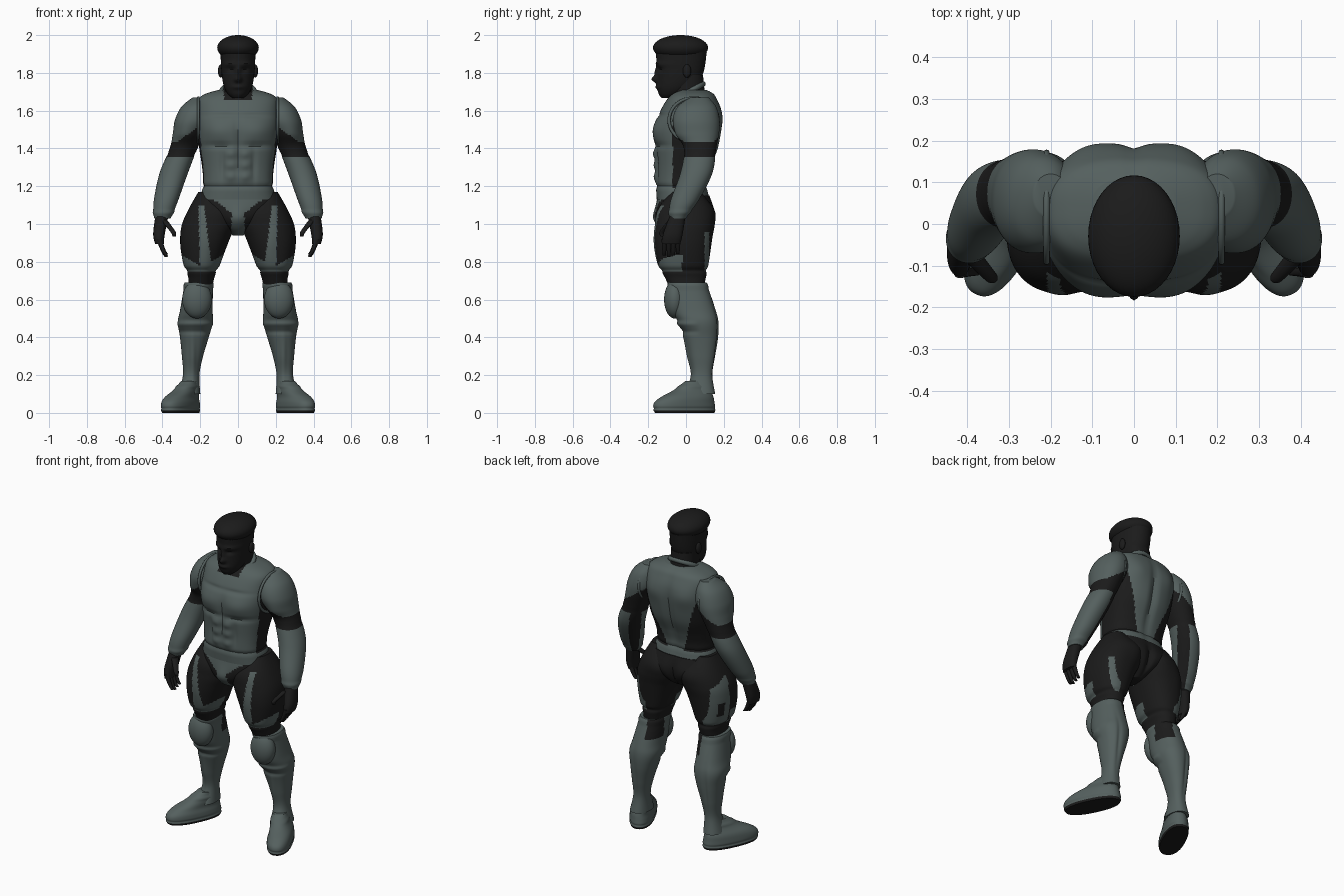
import bpy, bmesh, math
from mathutils import Matrix

if "Cube" in bpy.data.objects:
    bpy.data.objects.remove(bpy.data.objects["Cube"])


def material(name, rgb):
    mat = bpy.data.materials.new(name)
    mat.use_nodes = True
    mat.diffuse_color = (*rgb, 1)
    shader = mat.node_tree.nodes["Principled BSDF"]
    shader.inputs["Base Color"].default_value = (*rgb, 1)
    shader.inputs["Roughness"].default_value = .8
    return mat


GREY, BLACK = 0, 1
FRONT, BACK, AROUND = -1, 1, 0
MATERIALS = [material("grey_green_armour", (.09, .117, .113)),
             material("black_suit", (.011, .011, .011))]
parts = []


def register(obj, paired):
    """Give the part its materials and, if it is one of a pair, its mirror twin."""
    for mat in MATERIALS:
        obj.data.materials.append(mat)
    if paired:
        obj.modifiers.new("Mirror", 'MIRROR').use_mirror_merge = False
    parts.append(obj)


def finish(name, bm, colour, paired):
    bmesh.ops.recalc_face_normals(bm, faces=bm.faces)
    for face in bm.faces:
        face.material_index = colour(face.calc_center_median()) if callable(colour) else colour
    mesh = bpy.data.meshes.new(name)
    bm.to_mesh(mesh)
    bm.free()
    obj = bpy.data.objects.new(name, mesh)
    bpy.context.collection.objects.link(obj)
    register(obj, paired)


def ring(z, width, front, back, x=0):
    """Flat cross-section: height, centre, half width, middle depth, half depth."""
    return z, x, width / 2, (front + back) / 2, (back - front) / 2


def swell(z, tall, push, x=0, wide=9, side=AROUND):
    """Soft bulge, or groove if push is negative, on one side or all around."""
    def amount(px, pz, facing):
        fade = math.sqrt(max(0, side * facing)) if side else 1
        return push * fade * math.exp(-((abs(px) - x) / wide) ** 2 - ((pz - z) / tall) ** 2)
    return amount


def spline(a, b, c, d, t):
    return [q + t / 2 * (r - p + t * (2 * p - 5 * q + 4 * r - s + t * (3 * (q - r) + s - p)))
            for p, q, r, s in zip(a, b, c, d)]


def loft(name, rings, colour, swells=(), power=2.3, sides=72, steps=8, paired=False, move=None):
    """Skin through the rings along a smooth curve, then push the swells out."""
    padded = [rings[0], *rings, rings[-1]]
    rows = [spline(*padded[i:i + 4], j / steps)
            for i in range(len(rings) - 1) for j in range(steps)] + [rings[-1]]
    bm = bmesh.new()
    loops = []
    for z, cx, half_x, cy, half_y in rows:
        loop = []
        for k in range(sides):
            c, s = math.cos(math.tau * k / sides), math.sin(math.tau * k / sides)
            x = cx + half_x * math.copysign(abs(c) ** (2 / power), c)
            y = cy + half_y * math.copysign(abs(s) ** (2 / power), s)
            push = sum(bump(x, z, s) for bump in swells)
            loop.append(bm.verts.new((x + c * push, y + s * push, z)))
        loops.append(loop)
    for low, high in zip(loops, loops[1:]):
        for k in range(sides):
            bm.faces.new((low[k - 1], low[k], high[k], high[k - 1]))
    bm.faces.new(loops[0])
    bm.faces.new(loops[-1])
    if move:
        bm.transform(move)
    finish(name, bm, colour, paired)


def blob(name, at, size, colour, paired=False):
    bm = bmesh.new()
    bmesh.ops.create_uvsphere(bm, u_segments=40, v_segments=24, radius=1)
    bm.transform(Matrix.Translation(at) @ Matrix.Diagonal((*size, 1)))
    finish(name, bm, colour, paired)


def hoop(name, at, radius, thick, axis, angle, depth=1, paired=False):
    bpy.ops.mesh.primitive_torus_add(major_radius=radius, minor_radius=thick)
    obj = bpy.context.object
    obj.name = name
    obj.data.transform(Matrix.Translation(at) @ Matrix.Diagonal((1, depth, 1, 1))
                       @ Matrix.Rotation(angle, 4, axis))
    register(obj, paired)


# Colour rules
def vest_colour(p):
    flank = 1.19 < p.z < 1.56 and p.y > -.07 and abs(p.x) > .06 + (p.z - 1.2) / 3
    throat = p.z > 1.655 and p.y < .02 and abs(p.x) < .075
    return BLACK if flank or throat else GREY


def pelvis_colour(p):
    guard = p.y < -.03 and abs(p.x) < .035 + max(0, p.z - 1.06) * 1.4
    return GREY if guard else BLACK


def thigh_colour(p):
    x, down = abs(p.x), (1.1 - p.z) * 3
    stripe = p.y < -.02 and 0 < down < 1 and abs(x - .195 + down / 40) < .015 + down / 60
    hem = p.y < -.02 and .75 < p.z < .77 + abs(x - .19) * .6
    panel = p.x < -.2 and 0 < p.y < .12 and .76 < p.z < 1.06 - p.y / 2
    island = abs(p.y - .06) < .022 and abs(p.z - .86) < .04
    trim = p.x > .2 and abs(p.y - .11) < .012 and .75 < p.z < .96
    return GREY if stripe or hem or trim or (panel and not island) else pelvis_colour(p)


def arm_colour(p):
    band = 1.35 < p.z < 1.43 + max(0, .33 - p.x) * .7
    middle = .4 - (p.z - 1.03) * .3
    inner = p.z < 1.4 and p.x < middle - .02 and p.y > (p.z - 1.1) * .4
    return BLACK if band or inner else GREY


def shin_colour(p):
    return BLACK if p.z > .58 and p.y > .03 and p.x < .19 else GREY


def boot_colour(p):
    return BLACK if p.z < .014 else GREY


# Torso
stomach = [swell(z=z, x=.036, wide=.026, tall=.024, push=.012, side=FRONT)
           for z in (1.25, 1.31, 1.37)]
chest = [swell(z=1.49, x=.1, wide=.08, tall=.055, push=.016, side=FRONT),
         swell(z=1.415, x=.1, wide=.09, tall=.014, push=-.012, side=FRONT),
         swell(z=1.42, wide=.01, tall=.12, push=-.01, side=FRONT),
         swell(z=1.31, x=.085, wide=.012, tall=.08, push=-.01, side=FRONT),
         swell(z=1.575, x=.07, wide=.09, tall=.012, push=-.008, side=FRONT)]
spine = [swell(z=1.42, wide=.022, tall=.2, push=-.018, side=BACK),
         swell(z=1.56, x=.11, wide=.06, tall=.06, push=.01, side=BACK)]
belt = [swell(z=1.2, tall=.01, push=-.007)]
loft("armoured_vest", [
    ring(z=1.13, width=.4, front=-.155, back=.125),
    ring(z=1.22, width=.37, front=-.16, back=.11),
    ring(z=1.3, width=.38, front=-.16, back=.13),
    ring(z=1.4, width=.41, front=-.165, back=.17),
    ring(z=1.52, width=.435, front=-.165, back=.19),
    ring(z=1.6, width=.435, front=-.135, back=.187),
    ring(z=1.66, width=.42, front=-.1, back=.165),
    ring(z=1.69, width=.34, front=-.07, back=.145),
    ring(z=1.71, width=.2, front=-.03, back=.11)],
    vest_colour, stomach + chest + spine + belt, power=2.5, sides=112, steps=10)
buttock = swell(z=1.05, x=.09, wide=.07, tall=.06, push=.01, side=BACK)
loft("pelvis", [
    ring(z=.94, width=.06, front=-.07, back=.06),
    ring(z=.97, width=.12, front=-.125, back=.11),
    ring(z=1.02, width=.28, front=-.155, back=.14),
    ring(z=1.08, width=.42, front=-.16, back=.145),
    ring(z=1.15, width=.41, front=-.15, back=.125)],
    pelvis_colour, [buttock, swell(z=1.02, wide=.02, tall=.09, push=-.02, side=BACK),
                    swell(z=1.03, wide=.04, tall=.05, push=.016, side=FRONT)], sides=96)
hoop("vest_armhole_rim", (.21, .04, 1.55), radius=.118, thick=.008,
     axis='Y', angle=math.pi / 2, depth=1.1, paired=True)
hoop("vest_collar", (0, .015, 1.7), radius=.086, thick=.014, axis='X', angle=.5)

# Head
loft("neck", [ring(z=1.62, width=.17, front=-.07, back=.12),
              ring(z=1.7, width=.155, front=-.08, back=.1),
              ring(z=1.79, width=.15, front=-.07, back=.09)], BLACK)
nose = [swell(z=1.765, wide=.017, tall=.017, push=.028, side=FRONT),
        swell(z=1.8, wide=.012, tall=.03, push=.014, side=FRONT)]
face = [swell(z=1.845, x=.04, wide=.04, tall=.012, push=.01, side=FRONT),
        swell(z=1.818, x=.038, wide=.02, tall=.012, push=-.012, side=FRONT),
        swell(z=1.725, wide=.03, tall=.012, push=.01, side=FRONT)]
loft("head", [
    ring(z=1.667, width=.06, front=-.13, back=-.06),
    ring(z=1.69, width=.11, front=-.145, back=0),
    ring(z=1.73, width=.15, front=-.152, back=.05),
    ring(z=1.8, width=.174, front=-.152, back=.092),
    ring(z=1.91, width=.186, front=-.16, back=.11)],
    BLACK, nose + face, power=2.1, sides=96, steps=12)
blob("cap", (0, -.029, 1.933), (.11, .146, .067), BLACK)
blob("ear", (.092, .005, 1.81), (.014, .022, .035), BLACK, paired=True)

# Arms and hands
loft("arm", [
    ring(z=1.03, x=.4, width=.086, front=-.085, back=0),
    ring(z=1.06, x=.395, width=.105, front=-.09, back=.02),
    ring(z=1.13, x=.38, width=.13, front=-.08, back=.07),
    ring(z=1.27, x=.34, width=.15, front=-.03, back=.14),
    ring(z=1.4, x=.288, width=.147, front=-.01, back=.16),
    ring(z=1.48, x=.26, width=.17, front=-.05, back=.175),
    ring(z=1.55, x=.237, width=.194, front=-.07, back=.178),
    ring(z=1.62, x=.22, width=.16, front=-.045, back=.16),
    ring(z=1.67, x=.2, width=.08, front=.02, back=.12)],
    arm_colour, [swell(z=1.06, tall=.012, push=.004), swell(z=1.365, tall=.008, push=-.004),
                 swell(z=1.47, x=.28, wide=.04, tall=.05, push=.008, side=FRONT)],
    power=2.1, paired=True)
loft("palm", [
    ring(z=.895, x=.416, width=.046, front=-.128, back=-.03),
    ring(z=.95, x=.418, width=.062, front=-.12, back=-.017),
    ring(z=1.06, x=.4, width=.07, front=-.08, back=0)], BLACK, sides=32, paired=True)
for place, finger in enumerate(("index", "middle", "ring", "little")):
    y = -.115 + place * .024
    reach = .095 - abs(place - 1) * .008
    bends = [(t, .009 + t * .006) for t in (0, .2, .6, 1)]
    loft(finger + "_finger", [
        ring(z=.92 - reach * (1 - t), x=.378 + .04 * t ** .7, width=2 * thick,
             front=y - thick, back=y + thick) for t, thick in bends],
        BLACK, sides=14, steps=4, paired=True)
loft("thumb", [
    ring(z=.935, x=.338, width=.018, front=-.135, back=-.118),
    ring(z=.96, x=.345, width=.028, front=-.14, back=-.11),
    ring(z=1.02, x=.392, width=.036, front=-.095, back=-.05)], BLACK, sides=18, paired=True)

# Legs
for name, side in (("left_thigh", 1), ("right_thigh", -1)):
    loft(name, [
        ring(z=.65, x=.2, width=.125, front=-.08, back=.09),
        ring(z=.72, x=.194, width=.14, front=-.113, back=.106),
        ring(z=.78, x=.192, width=.19, front=-.145, back=.118),
        ring(z=.86, x=.185, width=.235, front=-.16, back=.13),
        ring(z=.93, x=.173, width=.266, front=-.166, back=.14),
        ring(z=1, x=.154, width=.284, front=-.163, back=.15),
        ring(z=1.08, x=.138, width=.246, front=-.148, back=.142),
        ring(z=1.17, x=.155, width=.11, front=-.08, back=.08)],
        thigh_colour, [buttock, swell(z=.755, tall=.012, push=-.008),
                       swell(z=.87, x=.17, wide=.03, tall=.1, push=.007, side=FRONT)],
        sides=112, steps=10, move=Matrix.Diagonal((side, 1, 1, 1)))
loft("shin_armour", [
    ring(z=.1, x=.257, width=.115, front=-.01, back=.155),
    ring(z=.2, x=.248, width=.087, front=.03, back=.14),
    ring(z=.3, x=.241, width=.112, front=.015, back=.155),
    ring(z=.4, x=.231, width=.152, front=-.01, back=.17),
    ring(z=.48, x=.226, width=.185, front=-.04, back=.172),
    ring(z=.55, x=.22, width=.171, front=-.075, back=.155),
    ring(z=.69, x=.207, width=.15, front=-.095, back=.108)],
    shin_colour, [swell(z=.47, tall=.014, push=.01, side=FRONT),
                  swell(z=.43, tall=.012, push=-.008, side=FRONT),
                  swell(z=.3, x=.24, wide=.014, tall=.12, push=.01, side=FRONT),
                  swell(z=.4, x=.25, wide=.012, tall=.14, push=-.008, side=BACK),
                  swell(z=.675, tall=.01, push=.005)], steps=10, paired=True)
blob("knee_pad", (.217, -.06, .6), (.078, .056, .1), GREY, paired=True)

# Boots, turned outwards
loft("boot", [
    ring(z=0, width=.135, front=-.172, back=.165),
    ring(z=.02, width=.146, front=-.182, back=.172),
    ring(z=.055, width=.142, front=-.176, back=.166),
    ring(z=.085, width=.128, front=-.135, back=.16),
    ring(z=.12, x=-.01, width=.108, front=-.06, back=.15),
    ring(z=.17, x=-.018, width=.08, front=.015, back=.13)],
    boot_colour, [swell(z=.024, tall=.006, push=-.004), swell(z=.14, tall=.008, push=.004)],
    paired=True, move=Matrix.Translation((.302, -.004, 0)) @ Matrix.Rotation(.44, 4, 'Z'))

# Smooth shading with sharp edges kept
bpy.ops.object.select_all(action='DESELECT')
for part in parts:
    part.select_set(True)
bpy.context.view_layer.objects.active = parts[0]
bpy.ops.object.shade_smooth_by_angle(angle=math.radians(40))
